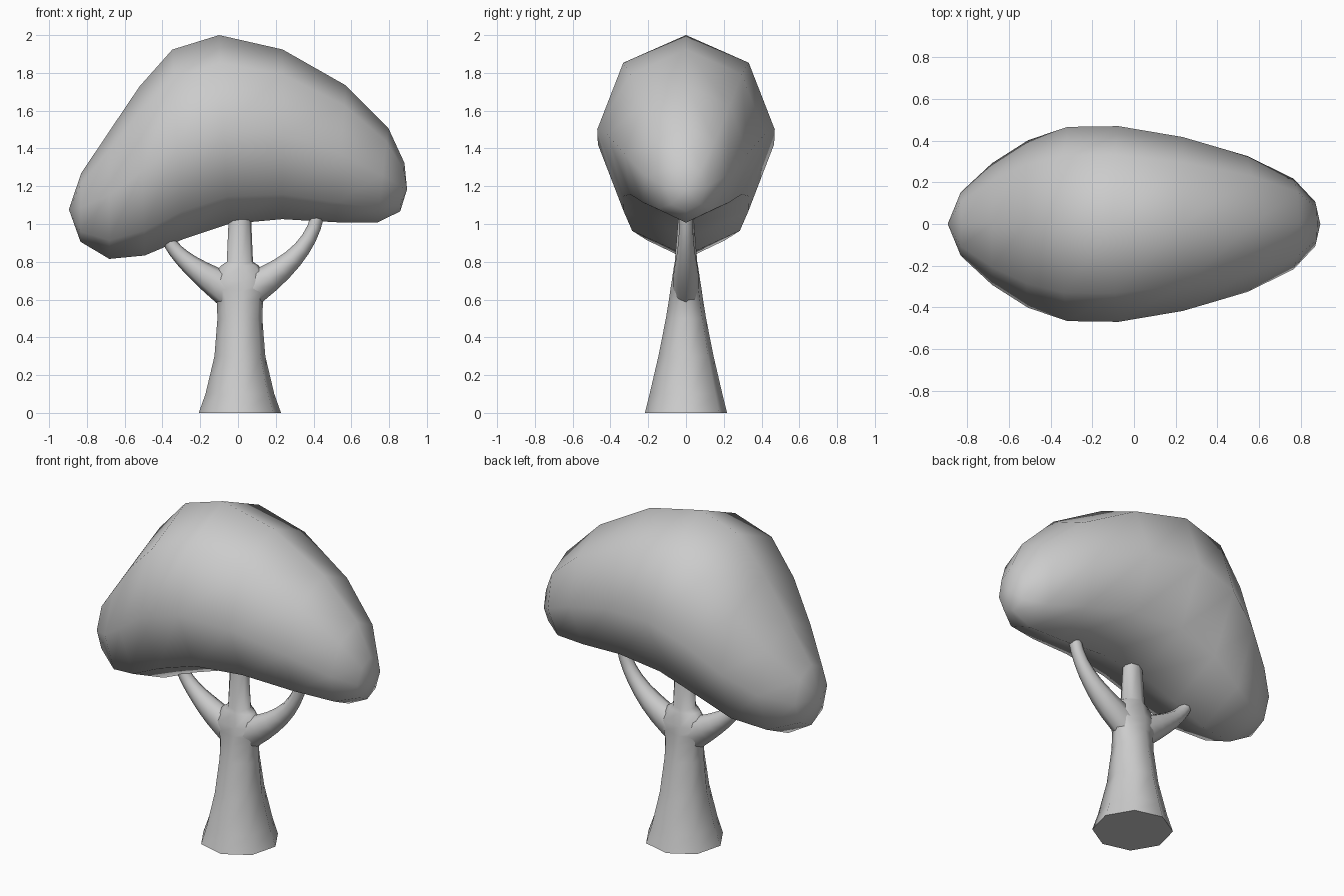
import bpy
import bmesh
from math import cos, sin, pi, radians
from mathutils import Vector

cube = bpy.data.objects.get("Cube")
if cube:
    bpy.data.objects.remove(cube, do_unlink=True)

grey = bpy.data.materials.new("plain grey")
grey.use_nodes = True
grey.diffuse_color = (0.6, 0.6, 0.6, 1)
grey.node_tree.nodes["Principled BSDF"].inputs["Base Color"].default_value = grey.diffuse_color

SIDES = 8
RIGHT, LEFT = -1, 1


def loft(name, rings, poles=None, turn=0, sharp_angle=65):
    """Skin elliptical rings, each given as (centre, half axis, half depth)."""
    bm = bmesh.new()
    loops = []
    for centre, axis, depth in rings:
        angles = [turn + 2 * pi * i / SIDES for i in range(SIDES)]
        loops.append([bm.verts.new(centre + axis * cos(a) + Vector((0, depth * sin(a), 0)))
                      for a in angles])
    for lower, upper in zip(loops, loops[1:]):
        for i in range(SIDES):
            j = (i + 1) % SIDES
            bm.faces.new((lower[i], lower[j], upper[j], upper[i]))

    # Close the ends with pole points or flat caps
    if poles:
        for pole, loop in zip(poles, (loops[0], loops[-1])):
            tip = bm.verts.new(pole)
            for i in range(SIDES):
                bm.faces.new((loop[i], loop[(i + 1) % SIDES], tip))
    else:
        bm.faces.new(loops[0])
        bm.faces.new(loops[-1])

    bmesh.ops.recalc_face_normals(bm, faces=bm.faces)
    mesh = bpy.data.meshes.new(name)
    bm.to_mesh(mesh)
    bm.free()
    mesh.materials.append(grey)
    obj = bpy.data.objects.new(name, mesh)
    bpy.context.collection.objects.link(obj)
    bpy.ops.object.select_all(action='DESELECT')
    obj.select_set(True)
    bpy.context.view_layer.objects.active = obj
    bpy.ops.object.shade_smooth_by_angle(angle=radians(sharp_angle))


def crown_shift(t):
    """Sideways drift that slopes the right shoulder and fills the left one."""
    swell = sin(t) ** 2
    return 0.4 * swell * (0.75 - swell)


def crown_centre(t):
    """Arched spine of the crown, running from its right end to its left end."""
    swell = sin(t)
    x = -0.895 * cos(t)
    z = 1.13 + x * (0.06 + 0.04 * swell ** 2) + 0.37 * swell ** 3
    return Vector((x + 0.75 * crown_shift(t), 0, z))


def crown_ring(t):
    """Upright section, fuller towards the right and leaning out at the top."""
    swell = sin(t)
    x = -0.895 * cos(t)
    half_height = 0.5 * swell * (1 - 0.2 * x)
    lean = 0.06 * x * swell ** 2 + 0.25 * crown_shift(t)
    return crown_centre(t), Vector((lean, 0, half_height)), half_height * (0.83 + 0.11 * swell ** 2)


def trunk_ring(z, half_width, half_depth):
    return Vector((0.01, 0, z)), Vector((half_width, 0, 0)), half_depth


def limb(name, side, bend, tip, steps=8):
    """Tapered side limb along a quadratic curve that starts inside the trunk."""
    root = Vector((0, 0, 0.62))
    bend = Vector((side * bend, 0, 0.8))
    tip = Vector((side * tip[0], 0, tip[1]))
    rings = []
    for i in range(steps + 1):
        t = i / steps
        centre = root * (1 - t) ** 2 + bend * 2 * t * (1 - t) + tip * t ** 2
        along = ((bend - root) * (1 - t) + (tip - bend) * t).normalized()
        across = Vector((along.z, 0, -along.x))
        radius = 0.035 + 0.07 * (1 - t) ** 2
        rings.append((centre, across * radius, min(radius, 0.068)))
    loft(name, rings)


# Bean-shaped crown
CROWN_STEPS = 10
loft("crown", [crown_ring(pi * i / CROWN_STEPS) for i in range(1, CROWN_STEPS)],
     poles=(crown_centre(0), crown_centre(pi)), sharp_angle=85)

# Flared trunk
trunk = [trunk_ring(z, 0.12 + 0.1 * (1 - 2 * z) ** 2, 0.08 + 0.14 * (1 - z / 0.7) ** 1.3)
         for z in (0, 0.1, 0.3, 0.5, 0.6)]
# Shoulders at the fork
trunk += [trunk_ring(0.65, 0.15, 0.084), trunk_ring(0.7, 0.17, 0.076), trunk_ring(0.78, 0.1, 0.064)]
# Middle limb
trunk += [trunk_ring(0.8, 0.07, 0.06), trunk_ring(1.03, 0.06, 0.042)]
loft("trunk", trunk, turn=radians(8))

# Side limbs
limb("right_limb", RIGHT, bend=0.32, tip=(0.37, 0.92))
limb("left_limb", LEFT, bend=0.37, tip=(0.42, 1.04))
